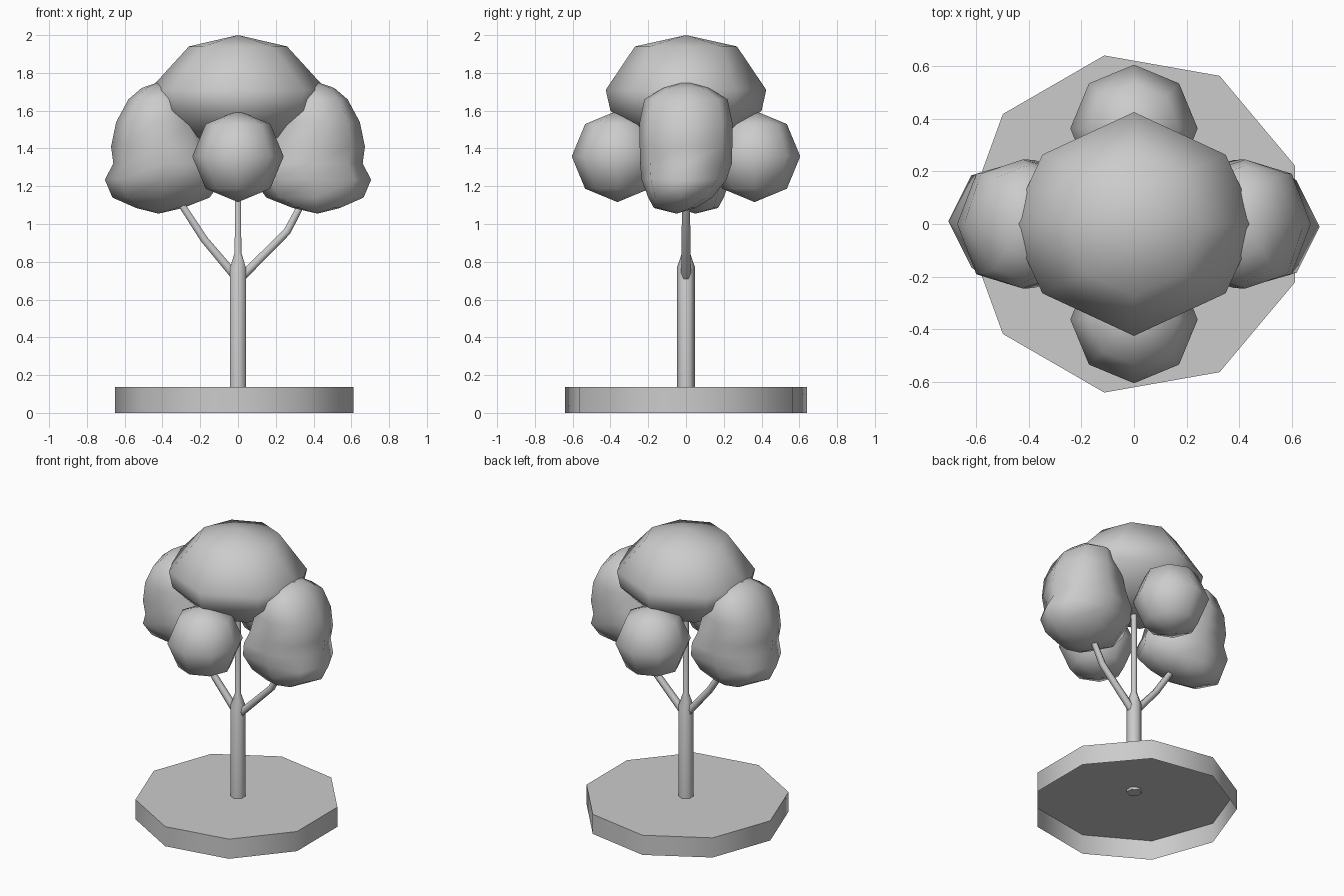
import bpy, bmesh
from math import sin, cos, pi, radians
from mathutils import Vector

if "Cube" in bpy.data.objects:
    bpy.data.objects.remove(bpy.data.objects["Cube"])


def finish(name, bm, angle):
    bmesh.ops.recalc_face_normals(bm, faces=bm.faces)
    me = bpy.data.meshes.new(name)
    bm.to_mesh(me)
    bm.free()
    ob = bpy.data.objects.new(name, me)
    bpy.context.collection.objects.link(ob)
    bpy.ops.object.select_all(action='DESELECT')
    ob.select_set(True)
    bpy.context.view_layer.objects.active = ob
    bpy.ops.object.shade_smooth_by_angle(angle=radians(angle))
    return ob


def loft(name, rings, start=None, end=None, angle=180):
    """Skin a list of point rings; close ends with a tip point or a flat cap."""
    bm = bmesh.new()
    loops = [[bm.verts.new(p) for p in r] for r in rings]
    n = len(loops[0])
    for a, b in zip(loops, loops[1:]):
        for i in range(n):
            j = (i + 1) % n
            bm.faces.new((a[i], a[j], b[j], b[i]))
    for loop, tip in ((loops[0], start), (loops[-1], end)):
        if tip is None:
            bm.faces.new(loop)
        else:
            v = bm.verts.new(tip)
            for i in range(n):
                bm.faces.new((loop[i], loop[(i + 1) % n], v))
    return finish(name, bm, angle)


def oval(z, cx, cy, rx, ry, kx=0.707, ky=0.707):
    """Eight-sided ring; kx, ky place its diagonal corners."""
    pts = [(1, 0), (kx, ky), (0, 1), (-kx, ky), (-1, 0), (-kx, -ky), (0, -1), (kx, -ky)]
    return [(cx + rx * x, cy + ry * y, z) for x, y in pts]


def tube(name, path, sides=6):
    """Round tube along (x, z, radius) points in the xz plane."""
    rings = []
    for k, (x, z, r) in enumerate(path):
        a, b = path[max(k - 1, 0)], path[min(k + 1, len(path) - 1)]
        t = Vector((b[0] - a[0], 0, b[1] - a[1])).normalized()
        u, v = Vector((0, 1, 0)), Vector((t.z, 0, -t.x))
        c = Vector((x, 0, z))
        rings.append([c + r * (cos(2 * pi * i / sides) * u + sin(2 * pi * i / sides) * v)
                      for i in range(sides)])
    return loft(name, rings, angle=65)


# Nine-sided ground disc, open underneath
bm = bmesh.new()
ang = [pi + 2 * pi * i / 9 for i in range(9)]
low = [bm.verts.new((0.65 * cos(a), 0.65 * sin(a), 0)) for a in ang]
top = [bm.verts.new((0.65 * cos(a), 0.65 * sin(a), 0.137)) for a in ang]
bm.faces.new(top)
for i in range(9):
    j = (i + 1) % 9
    bm.faces.new((low[i], low[j], top[j], top[i]))
finish("ground_disc", bm, 45)

# Trunk and side branches
tube("trunk", [(0, 0.12, 0.048), (0, 0.77, 0.048), (0, 0.85, 0.02), (0, 1.45, 0.019)])
tube("branch_right", [(0.02, 0.72, 0.026), (0.26, 0.96, 0.023), (0.36, 1.15, 0.02)])
tube("branch_left", [(-0.02, 0.73, 0.026), (-0.18, 0.92, 0.023), (-0.33, 1.15, 0.02)])

# Crown: broad cap of foliage
loft("foliage_top",
     [oval(1.46, 0, 0, 0.27, 0.24),
      oval(1.60, 0, 0, 0.44, 0.40, 0.74, 0.64),
      oval(1.71, 0, 0, 0.47, 0.425, 0.74, 0.62),
      oval(1.94, 0, 0, 0.26, 0.27)],
     start=(0, 0, 1.41), end=(0, 0, 2.0))

# Side foliage: lumpy clump, repeated by a half turn
clump = [  # z, inner x, outer x, centre y, half depth
    (1.085, 0.29, 0.54, -0.06, 0.11),
    (1.14, 0.15, 0.665, -0.03, 0.17),
    (1.235, 0.08, 0.705, -0.01, 0.225),
    (1.32, 0.10, 0.66, 0, 0.243),
    (1.41, 0.15, 0.672, 0, 0.245),
    (1.54, 0.20, 0.645, 0, 0.245),
    (1.66, 0.25, 0.58, 0, 0.22),
    (1.72, 0.32, 0.51, 0, 0.12)]
for name, s in (("foliage_right", 1), ("foliage_left", -1)):
    loft(name,
         [oval(z, s * (a + b) / 2, s * cy, s * (b - a) / 2, s * d, 0.72, 0.78)
          for z, a, b, cy, d in clump],
         start=(s * 0.42, -s * 0.05, 1.055), end=(s * 0.41, 0, 1.755))

# Front and back foliage balls
for name, y in (("foliage_front", -0.363), ("foliage_back", 0.363)):
    bm = bmesh.new()
    bmesh.ops.create_uvsphere(bm, u_segments=8, v_segments=4, radius=0.242)
    bmesh.ops.translate(bm, verts=bm.verts, vec=(0, y, 1.358))
    finish(name, bm, 180)
